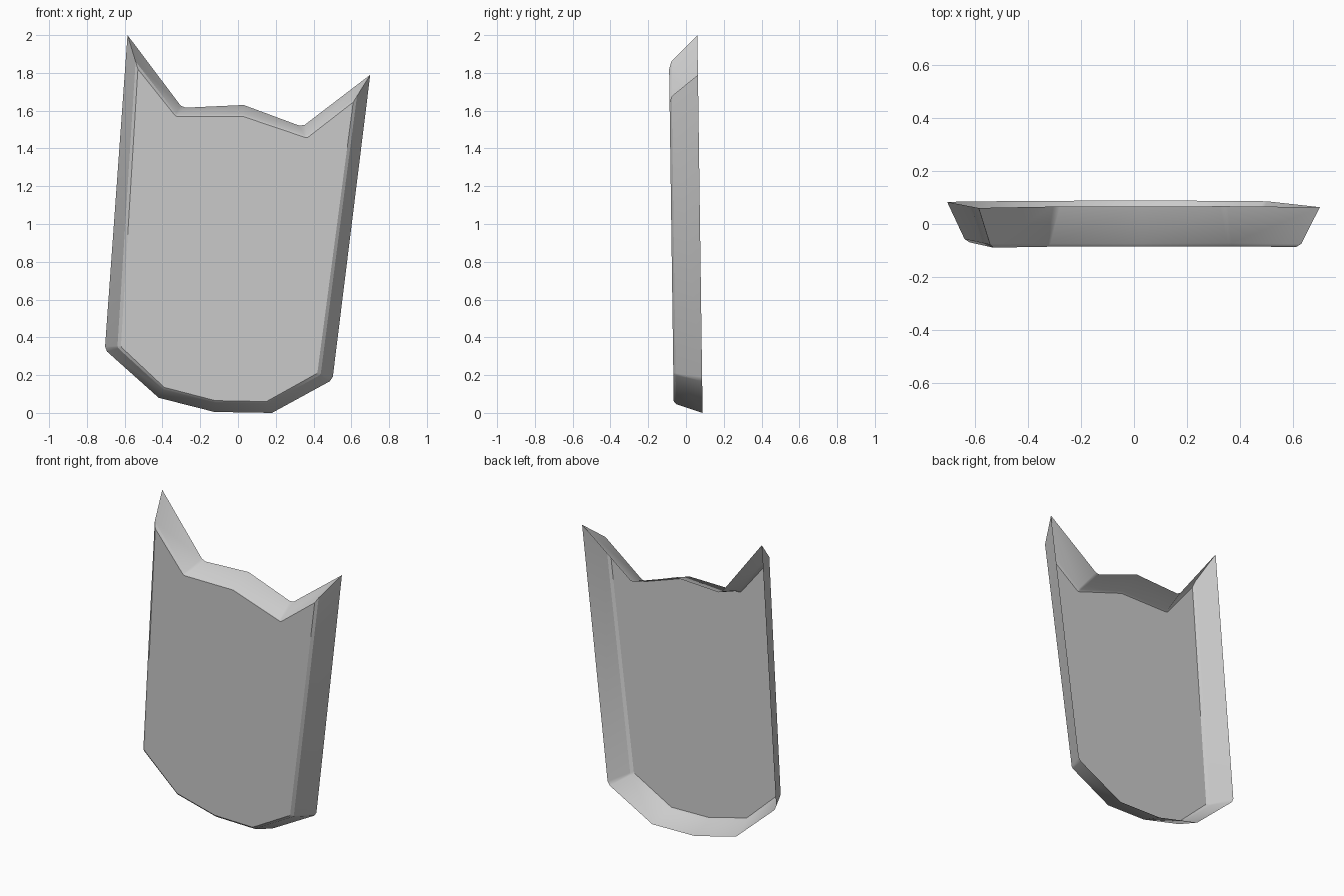
import bpy
import bmesh
from mathutils import Vector

old = bpy.data.objects.get("Cube")
if old:
    bpy.data.objects.remove(old, do_unlink=True)

grey = bpy.data.materials.new("plain_grey")
grey.use_nodes = True
colour = (0.6, 0.6, 0.6, 1)
grey.diffuse_color = colour
grey.node_tree.nodes["Principled BSDF"].inputs["Base Color"].default_value = colour

# Matching outlines (x, z) of the front plate and the flared open rim
front = [(-.53, 1.82), (-.33, 1.57), (.025, 1.57), (.365, 1.455), (.61, 1.645),
         (.42, .21), (.15, .06), (-.12, .065), (-.39, .135), (-.62, .35)]
rim = [(-.585, 2.0), (-.295, 1.615), (.03, 1.63), (.34, 1.515), (.70, 1.79),
       (.50, .175), (.18, 0), (-.125, .005), (-.42, .08), (-.705, .335)]
clipped = {1, 3, 5, 9}


def clip_corners(points, size):
    """Replace each marked corner with a narrow chamfer."""
    result = []
    for i, p in enumerate(points):
        p = Vector(p)
        if i not in clipped:
            result.append(p)
            continue
        for q in (points[i - 1], points[(i + 1) % len(points)]):
            result.append(p + (Vector(q) - p).normalized() * size)
    return result


front = clip_corners(front, .006)
rim = clip_corners(rim, .016)
shoulder = [f.lerp(r, .22) for f, r in zip(front, rim)]

# Shell: flat plate, narrow softened shoulder and flared walls, open behind
bm = bmesh.new()
rings = []
for points, depth in ((front, -.064), (shoulder, -.052), (rim, .088)):
    rings.append([bm.verts.new((p.x, depth - .0138 * p.y, p.y)) for p in points])
plate = bm.faces.new(rings[0])
count = len(front)
for inner, outer in zip(rings, rings[1:]):
    for i in range(count):
        j = (i + 1) % count
        bm.faces.new((inner[i], outer[i], outer[j], inner[j]))
bmesh.ops.recalc_face_normals(bm, faces=bm.faces)
plate.normal_update()
if plate.normal.y > 0:
    bmesh.ops.reverse_faces(bm, faces=bm.faces)
mesh = bpy.data.meshes.new("armour_plate")
bm.to_mesh(mesh)
bm.free()
mesh.materials.append(grey)
plate_obj = bpy.data.objects.new("armour_plate", mesh)
bpy.context.collection.objects.link(plate_obj)

# Soft shoulder with crisp wall corners
bpy.ops.object.select_all(action="DESELECT")
plate_obj.select_set(True)
bpy.context.view_layer.objects.active = plate_obj
bpy.ops.object.shade_smooth_by_angle(angle=.52)
